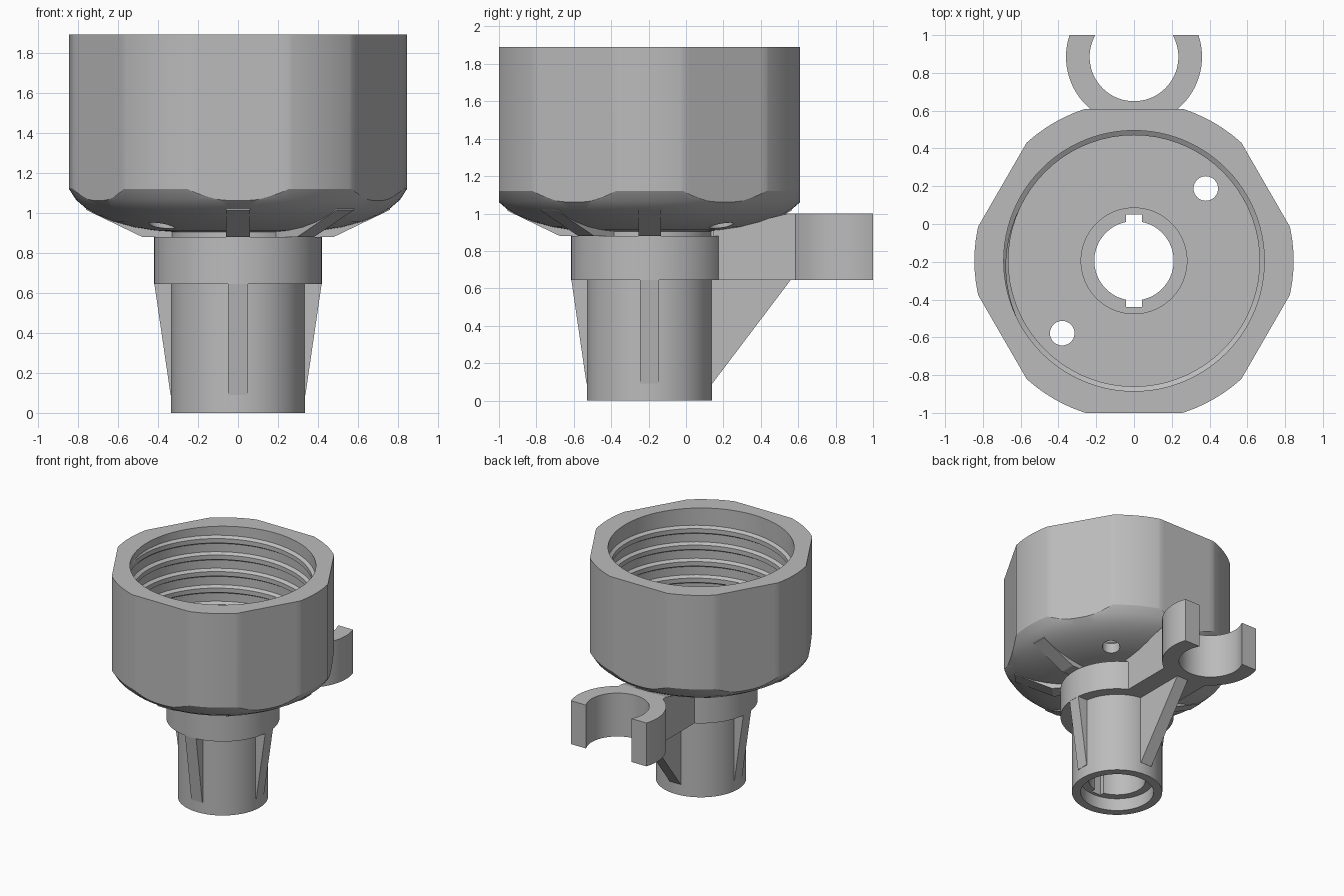
import bpy, bmesh, math
from mathutils import Matrix, Vector

cube = bpy.data.objects.get("Cube")
if cube:
    bpy.data.objects.remove(cube, do_unlink=True)

AXIS_Y = -0.195
grey = bpy.data.materials.new("plain grey")
grey.use_nodes = True
grey.diffuse_color = (0.5, 0.5, 0.5, 1)
grey.node_tree.nodes["Principled BSDF"].inputs["Base Color"].default_value = (0.5, 0.5, 0.5, 1)


def finish(bm, name, y=AXIS_Y):
    bmesh.ops.recalc_face_normals(bm, faces=bm.faces)
    mesh = bpy.data.meshes.new(name)
    bm.to_mesh(mesh)
    bm.free()
    mesh.materials.append(grey)
    obj = bpy.data.objects.new(name, mesh)
    obj.location.y = y
    bpy.context.collection.objects.link(obj)
    return obj


def select(obj):
    bpy.ops.object.select_all(action='DESELECT')
    obj.select_set(True)
    bpy.context.view_layer.objects.active = obj


def smooth(obj):
    select(obj)
    bpy.ops.object.shade_smooth_by_angle(angle=math.radians(25))


def sweep(name, rings, closed):
    """Skin a list of equal cross-section rings."""
    bm = bmesh.new()
    loops = [[bm.verts.new(p) for p in ring] for ring in rings]
    n = len(loops[0])
    pairs = list(zip(loops, loops[1:]))
    if closed:
        pairs.append((loops[-1], loops[0]))
    else:
        bm.faces.new(loops[0])
        bm.faces.new(loops[-1])
    for a, b in pairs:
        for i in range(n):
            j = (i + 1) % n
            bm.faces.new((a[i], a[j], b[j], b[i]))
    return finish(bm, name)


def polar(r, a, z):
    return (r * math.cos(a), r * math.sin(a), z)


def lathe(name, profile, steps=96):
    return sweep(name, [[polar(r, math.tau * k / steps, z) for r, z in profile]
                        for k in range(steps)], True)


def plate(name, outline, thick, angle):
    """Upright plate: outline in (radius, z), turned about the axis."""
    rot = Matrix.Rotation(angle, 3, 'Z')
    return sweep(name, [[rot @ Vector((r, s * thick / 2, z)) for r, z in outline]
                        for s in (-1, 1)], False)


def prism(name, sides, radius, z0, z1, x=0, y=0):
    bm = bmesh.new()
    bmesh.ops.create_cone(bm, cap_ends=True, segments=sides, radius1=radius, radius2=radius,
                          depth=z1 - z0, matrix=Matrix.Translation((x, y, (z0 + z1) / 2)))
    # point a corner along +x
    if sides == 6:
        bmesh.ops.rotate(bm, verts=bm.verts, matrix=Matrix.Rotation(math.pi / 2, 3, 'Z'))
    return finish(bm, name)


def box(name, size, centre):
    bm = bmesh.new()
    bmesh.ops.create_cube(bm, size=1, matrix=Matrix.Translation(centre) @ Matrix.Diagonal((*size, 1)))
    return finish(bm, name)


def boolean(obj, cutter, operation):
    select(obj)
    mod = obj.modifiers.new("cut", 'BOOLEAN')
    mod.operation, mod.object, mod.solver = operation, cutter, 'EXACT'
    bpy.ops.object.modifier_apply(modifier=mod.name)
    bpy.data.objects.remove(cutter, do_unlink=True)


# Turned body: hollow stem, collar, bowl and cup
body = lathe("cup_and_stem", [
    (.27, 0), (.335, 0), (.335, .645), (.42, .645), (.42, .88), (.335, .88), (.335, .905),
    (.42, .912), (.52, .928), (.62, .955), (.7, .987), (.76, 1.022), (.81, 1.065), (.845, 1.12),
    (.845, 1.89), (.69, 1.89), (.69, 1.0), (.28, 1.0), (.28, .96), (.21, .96), (.21, .1), (.27, .1)])

# Six wrench flats
hexagon = prism("hex_cutter", 6, .805 / math.cos(math.pi / 6), -.1, 2)
boolean(body, hexagon, 'INTERSECT')

# Key slots in the bore and two drain holes
boolean(body, box("slot_cutter", (.085, .488, 1.2), (0, 0, .65)), 'DIFFERENCE')
for s in (-1, 1):
    boolean(body, prism("hole_cutter", 32, .065, .8, 1.2, s * .38, s * .383), 'DIFFERENCE')
smooth(body)

# Internal screw thread
PITCH, TURNS, STEPS = .135, 5.6, 72
count = int(TURNS * STEPS)
rings = []
for k in range(count + 1):
    fade = min(1, k / 12, (count - k) / 12)
    crest = .694 - .029 * fade
    z = 1.06 + PITCH * k / STEPS
    a = math.tau * k / STEPS
    rings.append([polar(.7, a, z - .04), polar(crest, a, z - .018),
                  polar(crest, a, z + .018), polar(.7, a, z + .04)])
smooth(sweep("screw_thread", rings, False))

# Ribs under the bowl, leaving out the drain hole diagonals
for name, deg in (("right", 180), ("left", 0), ("front", 270), ("back", 90),
                  ("front_left", 315), ("back_right", 135)):
    plate("bowl_rib_" + name, [(.33, .88), (.48, .88), (.76, 1.015), (.755, 1.035), (.6, .97), (.33, .93)],
          .12, math.radians(deg))

# Tapered fins on the stem
for name, deg in (("right", 180), ("left", 0), ("front", 270)):
    plate("stem_fin_" + name, [(.32, .09), (.337, .09), (.418, .645), (.32, .645)], .1, math.radians(deg))

# Gusset below the arm
plate("arm_gusset", [(.32, .09), (.335, .09), (.755, .645), (.32, .645)], .1, math.pi / 2)

# Arm reaching back to the clip
plate("clip_arm", [(.34, .645), (.81, .645), (.81, 1.0), (.74, 1.0), (.6, .965), (.34, .92)], .4, math.pi / 2)

# Open spring clip, a ring cut off square at the back
CLIP_Y = .885
OUT, IN, BACK = .36, .235, 1 - CLIP_Y
a_out, a_in = math.asin(BACK / OUT), math.asin(BACK / IN)
rings = []
for k in range(49):
    t = k / 48
    ao = math.pi - a_out + t * (math.pi + 2 * a_out)
    ai = math.pi - a_in + t * (math.pi + 2 * a_in)
    rings.append([polar(OUT, ao, .645), polar(IN, ai, .645), polar(IN, ai, 1.0), polar(OUT, ao, 1.0)])
clip = sweep("spring_clip", rings, False)
clip.location.y = CLIP_Y
smooth(clip)
